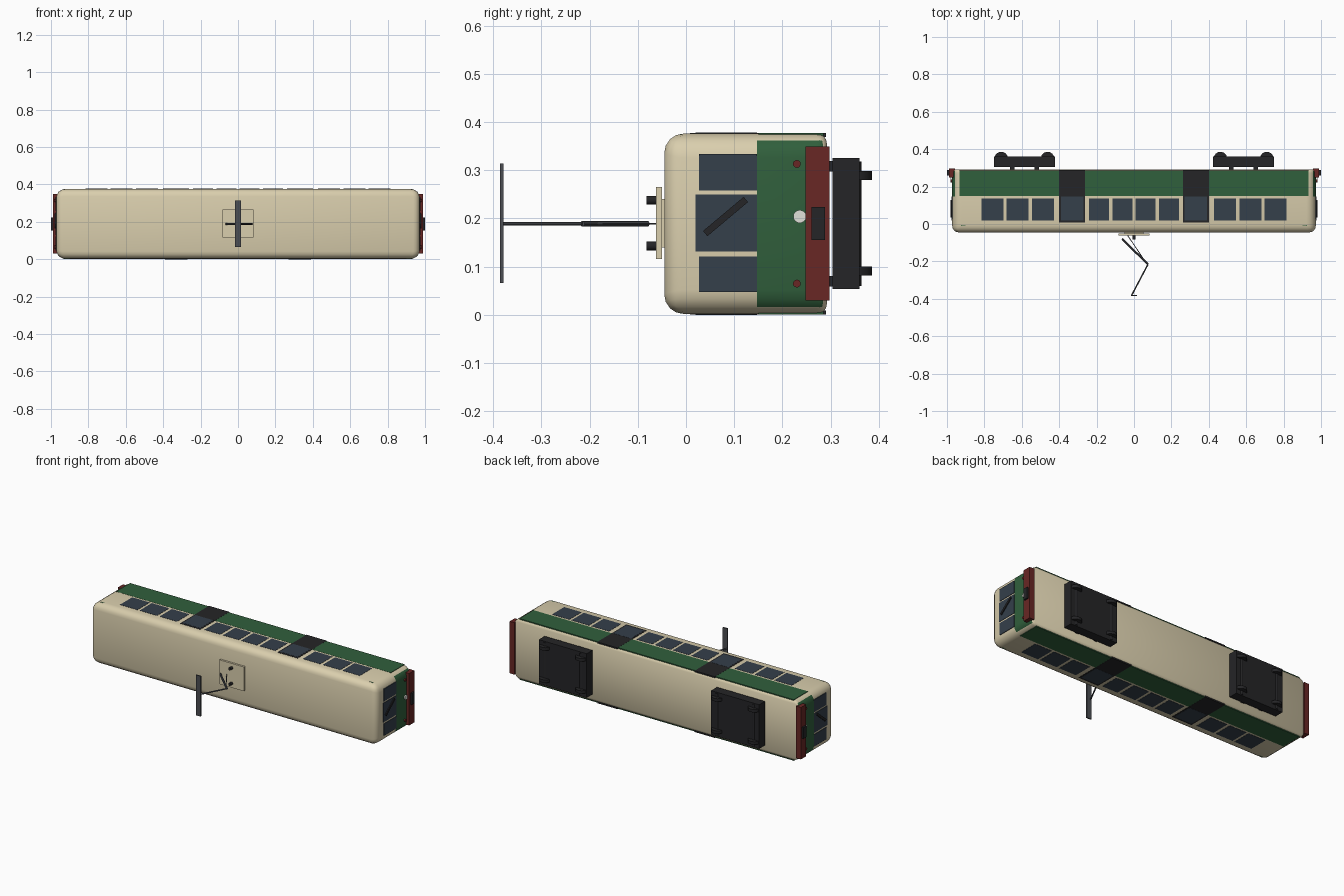
import bpy, bmesh, math
from mathutils import Vector

if "Cube" in bpy.data.objects:
    bpy.data.objects.remove(bpy.data.objects["Cube"])

ZC = 0.189  # mid-width of the tram, which lies on its side (roof towards -y)


def mat(name, r, g, b):
    m = bpy.data.materials.new(name)
    m.diffuse_color = (r, g, b, 1)
    m.use_nodes = True
    m.node_tree.nodes["Principled BSDF"].inputs["Base Color"].default_value = m.diffuse_color
    return m


CREAM = mat("cream", 0.70, 0.62, 0.42)
GREEN = mat("green", 0.03, 0.115, 0.045)
GLASS = mat("glass", 0.035, 0.05, 0.07)
BLACK = mat("black", 0.018, 0.018, 0.02)
STEEL = mat("steel", 0.07, 0.075, 0.085)
RED = mat("red", 0.14, 0.02, 0.018)
LAMP = mat("lamp", 0.75, 0.75, 0.7)


def finish(name, bm, m):
    me = bpy.data.meshes.new(name)
    bm.to_mesh(me)
    bm.free()
    me.materials.append(m)
    ob = bpy.data.objects.new(name, me)
    bpy.context.collection.objects.link(ob)
    return ob


def smooth(ob, angle=35):
    bpy.ops.object.select_all(action='DESELECT')
    ob.select_set(True)
    bpy.context.view_layer.objects.active = ob
    bpy.ops.object.shade_smooth_by_angle(angle=math.radians(angle))


def box(name, x, y, z, m, bevel=0):
    """Box from (min, max) ranges."""
    bm = bmesh.new()
    bmesh.ops.create_cube(bm, size=1)
    for v in bm.verts:
        v.co = [(a[0] + a[1]) / 2 + c * abs(a[1] - a[0]) for a, c in zip((x, y, z), v.co)]
    if bevel:
        bmesh.ops.bevel(bm, geom=bm.edges[:], offset=bevel, segments=1, affect='EDGES')
    return finish(name, bm, m)


def rod(name, a, b, r, m, sides=20):
    """Cylinder between two points."""
    a, b = Vector(a), Vector(b)
    bm = bmesh.new()
    bmesh.ops.create_cone(bm, cap_ends=True, segments=sides, radius1=r, radius2=r, depth=(b - a).length)
    q = (b - a).to_track_quat('Z', 'Y')
    for v in bm.verts:
        v.co = q @ v.co + (a + b) / 2
    ob = finish(name, bm, m)
    smooth(ob)
    return ob


# Body shell: box with a different rounding on each kind of edge
body = box("body", (-0.972, 0.972), (-0.045, 0.292), (0.002, 0.376), CREAM)
body.data.materials.append(GREEN)
me = body.data
weights = me.attributes.new("bevel_weight_edge", 'FLOAT', 'EDGE')
for e in me.edges:
    a, b = (me.vertices[i].co for i in e.vertices)
    roof = (a.y + b.y) / 2 < 0
    if abs(a.x - b.x) > 0.1:
        w = 0.8 if roof else 0.4
    elif abs(a.y - b.y) > 0.1:
        w = 1.0
    else:
        w = 0.7 if roof else 0.5
    weights.data[e.index].value = w
mod = body.modifiers.new("rounding", 'BEVEL')
mod.limit_method = 'WEIGHT'
mod.width = 0.05
mod.segments = 4
bpy.context.view_layer.objects.active = body
bpy.ops.object.modifier_apply(modifier=mod.name)

# Green lower half painted on the end faces
bm = bmesh.new()
bm.from_mesh(me)
bmesh.ops.bisect_plane(bm, geom=bm.verts[:] + bm.edges[:] + bm.faces[:],
                       plane_co=(0, 0.147, 0), plane_no=(0, 1, 0))
bm.normal_update()
for f in bm.faces:
    if f.calc_center_median().y > 0.147 and abs(f.normal.x) > 0.75:
        f.material_index = 1
bm.to_mesh(me)
bm.free()
smooth(body)

# Sides: green band, doors and windows on both flanks
win_x = [(c, 0.118) for c in (-0.756, -0.623, -0.487, 0.487, 0.623, 0.756)]
win_x += [(c, 0.107) for c in (-0.187, -0.0615, 0.0615, 0.187)]
for side in (-1, 1):
    tag = "upper" if side > 0 else "lower"

    def flank(name, x, y, out, m):
        z0, z1 = sorted((ZC + side * 0.18, ZC + side * out))
        return box(f"{name}_{tag}", x, y, (z0, z1), m)

    flank("green_band", (-0.933, 0.933), (0.15, 0.285), 0.1878, GREEN)
    for i, (c, w) in enumerate(win_x):
        flank(f"side_window_{i}", (c - w / 2, c + w / 2), (0.019, 0.137), 0.1882, GLASS)
    for i, c in enumerate((-0.331, 0.331)):
        flank(f"door_{i}", (c - 0.069, c + 0.069), (0.008, 0.29), 0.1883, BLACK)
        flank(f"door_glass_{i}", (c - 0.06, c + 0.06), (0.02, 0.147), 0.189, GLASS)
    for i, c in enumerate((-0.913, 0.913)):
        flank(f"marker_{i}", (c - 0.012, c + 0.012), (-0.012, 0.002), 0.1865, GREEN)

# Cab ends, mirrored
for s in (-1, 1):
    tag = "right" if s > 0 else "left"

    def end(name, x, y, z, m):
        return box(f"{name}_{tag}", sorted((s * x[0], s * x[1])), y, z, m)

    for i, (y0, z0, z1) in enumerate(((0.027, 0.047, 0.121), (0.02, 0.131, 0.2495), (0.027, 0.258, 0.334))):
        end(f"cab_window_{i}", (0.955, 0.9745), (y0, 0.147), (z0, z1), GLASS)
    end("bumper", (0.957, 0.99), (0.248, 0.298), (0.03, 0.349), RED)
    end("coupler", (0.97, 1.0), (0.26, 0.288), (0.155, 0.224), BLACK)
    # wiper blade: thin bar turned in the plane of the windscreen
    wiper = box(f"wiper_{tag}", (-0.003, 0.003), (-0.055, 0.055), (-0.007, 0.007), BLACK)
    wiper.location = (s * 0.977, 0.082, 0.204)
    wiper.rotation_euler.x = math.radians(40)
    rod(f"headlight_{tag}", (s * 0.96, 0.236, 0.204), (s * 0.98, 0.236, 0.204), 0.0135, LAMP)
    for z in (0.065, 0.313):
        rod(f"tail_light_{tag}", (s * 0.96, 0.23, z), (s * 0.98, 0.23, z), 0.008, RED)

# Bogies: frame, mounts, axles and wheels
for s in (-1, 1):
    cx = s * 0.586
    box("bogie_frame", (cx - 0.163, cx + 0.163), (0.304, 0.36), (0.054, 0.325), BLACK)
    for dx in (-0.065, 0.065):
        for z in (0.07, 0.308):
            box("bogie_mount", (cx + dx - 0.012, cx + dx + 0.012), (0.285, 0.31), (z - 0.011, z + 0.011), BLACK)
    for dx in (-0.124, 0.124):
        rod("axle", (cx + dx, 0.352, 0.06), (cx + dx, 0.352, 0.318), 0.012, BLACK, 12)
        for z in (0.091, 0.289):
            rod("wheel", (cx + dx, 0.35, z - 0.009), (cx + dx, 0.35, z + 0.009), 0.036, BLACK, 24)
            o = 0.02 if z > ZC else -0.02
            rod("axle_box", (cx + dx, 0.345, z), (cx + dx, 0.345, z + o), 0.016, BLACK, 12)

# Current collector: base, insulators, folding arms and contact bar
box("collector_base", (-0.083, 0.083), (-0.062, -0.05), (0.116, 0.265), CREAM)
box("base_riser", (-0.05, 0.05), (-0.052, -0.04), (0.14, 0.24), CREAM)
for z in (0.143, 0.238):
    rod("insulator", (0, -0.082, z), (0, -0.06, z), 0.009, BLACK, 12)
rod("lower_arm", (-0.064, -0.08, ZC), (0.075, -0.215, ZC), 0.006, STEEL, 10)
rod("guide_rod", (-0.035, -0.06, ZC), (0.068, -0.212, ZC), 0.002, STEEL, 8)
rod("upper_arm", (0.075, -0.215, ZC), (-0.012, -0.38, ZC), 0.004, STEEL, 10)
box("contact_bar", (-0.016, 0.016), (-0.386, -0.379), (0.066, 0.314), STEEL)
